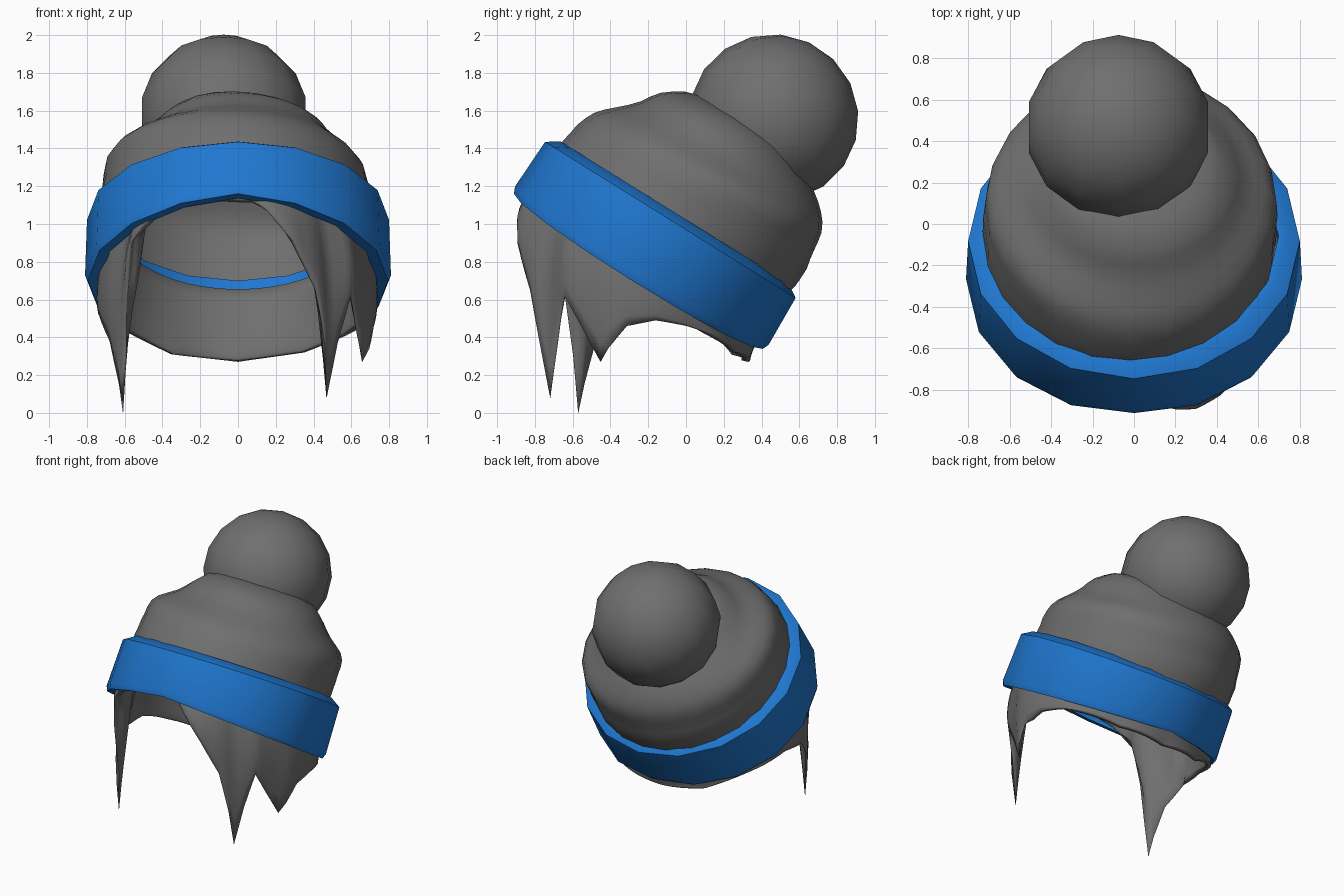
import bpy, bmesh, math
from mathutils import Vector, Matrix

if "Cube" in bpy.data.objects:
    bpy.data.objects.remove(bpy.data.objects["Cube"])

CENTRE = Vector((0, -0.165, 0.89))       # middle of the tilted headband
BACK = Vector((0, 0.85, -0.53))          # in-plane axis pointing to the back
UP = Vector((0, 0.53, 0.85))             # headband axis


def material(name, rgb):
    m = bpy.data.materials.new(name)
    m.diffuse_color = (*rgb, 1)
    m.use_nodes = True
    m.node_tree.nodes["Principled BSDF"].inputs["Base Color"].default_value = m.diffuse_color
    return m


GREY = material("grey_hair", (0.16, 0.16, 0.16))
BLUE = material("blue_band", (0.014, 0.185, 0.63))


def ring(a, r, h, shift=0.0):
    """Point in the tilted frame; angle 0 is the front, 90 degrees is +x."""
    return CENTRE + Vector((r * math.sin(a), 0, 0)) + BACK * (shift - r * math.cos(a)) + UP * h


def plumb_ring(a, r, h):
    """Ring point whose heading seen from above equals a."""
    b = a
    for _ in range(30):
        p = ring(b, r, h)
        err = math.atan2(p.x, -(p.y + 0.16)) - a
        b -= 0.7 * math.atan2(math.sin(err), math.cos(err))
    return ring(b, r, h)


def lerp_table(table, t):
    """Linear interpolation in rows whose first item is the key."""
    for p, q in zip(table, table[1:]):
        if t <= q[0]:
            f = (t - p[0]) / (q[0] - p[0])
            return [u + (v - u) * f for u, v in zip(p, q)]
    return list(table[-1])


def finish(name, bm, mat):
    me = bpy.data.meshes.new(name)
    bm.to_mesh(me)
    bm.free()
    me.materials.append(mat)
    ob = bpy.data.objects.new(name, me)
    bpy.context.collection.objects.link(ob)
    bpy.ops.object.select_all(action='DESELECT')
    ob.select_set(True)
    bpy.context.view_layer.objects.active = ob
    bpy.ops.object.shade_smooth_by_angle(angle=math.radians(42))
    return ob


def loft(columns, close_rows=False):
    """Joins columns of points around a closed loop."""
    bm = bmesh.new()
    vs = [[bm.verts.new(p) for p in c] for c in columns]
    n = len(vs[0])
    for i in range(len(vs)):
        a, b = vs[i], vs[(i + 1) % len(vs)]
        for j in range(n if close_rows else n - 1):
            k = (j + 1) % n
            bm.faces.new((a[j], a[k], b[k], b[j]))
    return bm


# Headband: tilted ring, wider at the sides
band = [(0.68, 0.20), (0.71, 0.20), (0.78, 0.155), (0.79, -0.13), (0.775, -0.165), (0.715, -0.155)]
cols = []
for i in range(16):
    a = math.tau * i / 16
    col = []
    for r, h in band:
        if h < 0:
            h -= 0.06 * abs(math.sin(a))
        p = ring(a, r, h)
        p.x *= 1.025
        col.append(p)
    cols.append(col)
bm = loft(cols, True)
bmesh.ops.recalc_face_normals(bm, faces=bm.faces)
finish("headband", bm, BLUE)

# Crown hair: tilted dome with soft folds (height, shift to back, radius)
dome = [(0.10, 0.01, 0.71), (0.20, 0.02, 0.725), (0.32, 0.035, 0.715), (0.45, 0.055, 0.68),
        (0.53, 0.07, 0.63), (0.60, 0.085, 0.56), (0.68, 0.09, 0.49), (0.77, 0.09, 0.37),
        (0.82, 0.06, 0.2), (0.84, 0.0, 0.01)]
cols = []
for i in range(24):
    a = math.tau * i / 24
    col = []
    for j in range(18):
        h = 0.84 - 0.74 * (j / 17) ** 1.3
        h, shift, r = lerp_table(dome, h)
        fade = min(1, max(0, (h - 0.25) * 4)) * min(1, r * 3)
        fold = 0.014 * fade * math.sin(17 * h + 2.2 * math.cos(a - 0.5))
        p = ring(a, r + fold, h + 0.6 * fold, shift)
        p.x = p.x * (0.98 + 0.05 * fade) - 0.02
        col.append(p)
    cols.append(col)
bm = loft(cols)
bmesh.ops.remove_doubles(bm, verts=bm.verts, dist=0.012)
finish("crown_hair", bm, GREY)

# Bun: faceted ball leaning backwards
bm = bmesh.new()
bmesh.ops.create_uvsphere(bm, u_segments=14, v_segments=9, radius=0.45)
bm.transform(Matrix.Translation((-0.075, 0.465, 1.562)) @ Matrix.Rotation(math.radians(-25), 4, 'X')
             @ Matrix.Diagonal((1, 1, 0.98, 1)))
finish("bun", bm, GREY)

# Lower hair: curtain under the band; hem given as (angle, radius, height)
hem = [(-8, .67, 1.14), (6, .68, 1.13), (12, .74, 1.07), (22, .79, .90), (32, .785, .65),
       (37, .765, .35), (40, .73, .08), (45.5, .74, .37), (51, .77, .62), (58, .735, .45),
       (66, .72, .27), (70, .74, .34), (78, .735, .46), (90, .72, .49), (104, .68, .46),
       (118, .65, .41), (141, .56, .32), (180, .49, .27), (219, .56, .31), (242, .65, .42),
       (256, .70, .48), (270, .73, .53), (284, .76, .52), (295, .75, .38), (301, .735, .15),
       (304, .735, 0.0), (306.5, .735, .3), (309, .76, .6), (313, .77, .9),
       (323, .75, 1.06), (335, .685, 1.107), (352, .67, 1.14)]
ROWS = 10
cols, weights = [], []
for p, q in zip(hem, hem[1:]):
    n = max(1, math.ceil((q[0] - p[0]) / 4))
    for k in range(n):
        deg, r, z = [u + (v - u) * k / n for u, v in zip(p, q)]
        a = math.radians(deg)
        back = max(0, -math.cos(a))
        top = plumb_ring(a, 0.685, 0.13)
        end = Vector((r * math.sin(a), -0.16 - r * math.cos(a), z))
        drop = min(1, max(0, (-0.14 - (end - CENTRE).dot(UP)) / 0.12))
        belly = plumb_ring(a, 0.765 + 0.012 * math.sin(a) ** 2 - 0.025 * back, -0.25)
        mid = ((top + end) / 2).lerp(belly, drop)
        lock = (1 - back) * min(1, max(0, (1.0 - z) * 2)) if math.cos(a) > 0.2 else 0
        for j in range(ROWS):
            t = j / (ROWS - 1)
            weights.append(0.5 + 0.5 * lock * math.sin(math.pi * t) - (0.38 * lock + 0.1) * t ** 4)
        cols.append([top * (1 - t) ** 2 + mid * 2 * t * (1 - t) + end * t * t
                     for t in (j / (ROWS - 1) for j in range(ROWS))])
ob = finish("lower_hair", loft(cols), GREY)
# Thicker locks that thin out to pointed tips
group = ob.vertex_groups.new(name="lock_thickness")
for i, w in enumerate(weights):
    group.add([i], w, 'REPLACE')
sol = ob.modifiers.new("thickness", 'SOLIDIFY')
sol.thickness = 0.09
sol.offset = -1
sol.vertex_group = group.name
